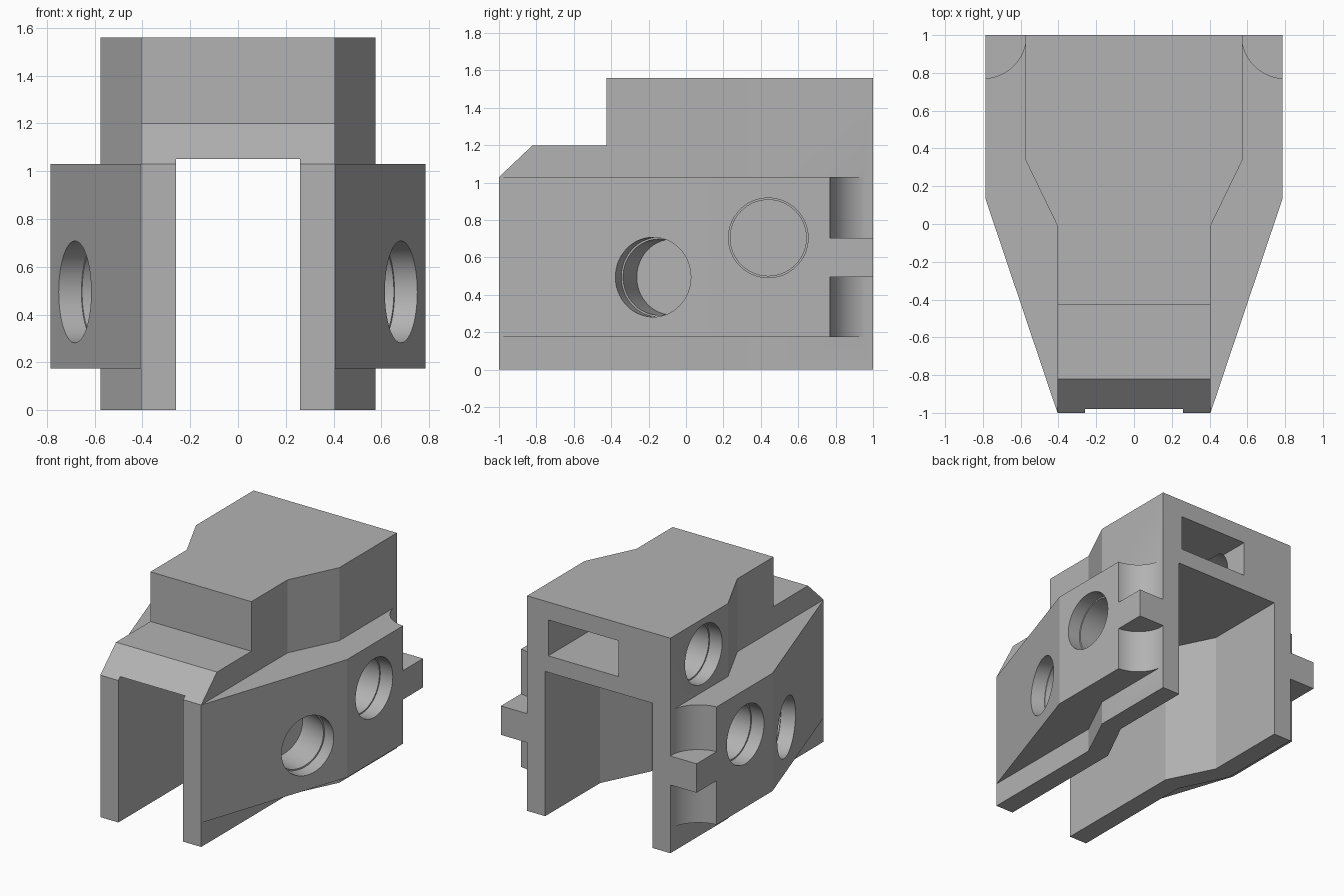
import bpy
import bmesh
from mathutils import Matrix, Vector

cube = bpy.data.objects.get("Cube")
if cube:
    bpy.data.objects.remove(cube, do_unlink=True)

grey = bpy.data.materials.new("plain grey")
grey.use_nodes = True
grey.diffuse_color = (0.45, 0.45, 0.45, 1)
grey.node_tree.nodes["Principled BSDF"].inputs["Base Color"].default_value = grey.diffuse_color


def make_object(name, bm):
    bmesh.ops.recalc_face_normals(bm, faces=bm.faces)
    mesh = bpy.data.meshes.new(name)
    bm.to_mesh(mesh)
    bm.free()
    mesh.materials.append(grey)
    obj = bpy.data.objects.new(name, mesh)
    bpy.context.collection.objects.link(obj)
    return obj


def prism(name, outline, offset):
    """Extrude a closed outline of 3D points along an offset."""
    bm = bmesh.new()
    face = bm.faces.new([bm.verts.new(p) for p in outline])
    new = bmesh.ops.extrude_face_region(bm, geom=[face])["geom"]
    verts = [v for v in new if isinstance(v, bmesh.types.BMVert)]
    bmesh.ops.translate(bm, verts=verts, vec=offset)
    # The extrusion keeps the starting face as the other cap
    return make_object(name, bm)


def plan(name, half, z0, z1):
    """Symmetric plan outline given by its right half, front to back."""
    points = half + [(-x, y) for x, y in reversed(half)]
    return prism(name, [(x, y, z0) for x, y in points], (0, 0, z1 - z0))


def box(name, x0, x1, y0, y1, z0, z1):
    return prism(name, [(x0, y0, z0), (x1, y0, z0), (x1, y1, z0), (x0, y1, z0)], (0, 0, z1 - z0))


def cylinder(name, start, direction, radius, depth, sides=64):
    direction = Vector(direction).normalized()
    bm = bmesh.new()
    place = Matrix.Translation(Vector(start) + direction * depth / 2)
    turn = direction.to_track_quat("Z", "Y").to_matrix().to_4x4()
    bmesh.ops.create_cone(bm, cap_ends=True, segments=sides, radius1=radius,
                          radius2=radius, depth=depth, matrix=place @ turn)
    return make_object(name, bm)


def combine(target, tool, operation="DIFFERENCE"):
    mod = target.modifiers.new("combine", "BOOLEAN")
    mod.object = tool
    mod.operation = operation
    mod.solver = "EXACT"
    bpy.context.view_layer.objects.active = target
    bpy.ops.object.modifier_apply(modifier=mod.name)
    bpy.data.objects.remove(tool, do_unlink=True)


def bore(target, mouth, direction, depth):
    """Round socket with a slightly wider mouth."""
    direction = Vector(direction).normalized()
    start = Vector(mouth) - direction * 0.05
    combine(target, cylinder("socket", start, direction, 0.203, depth + 0.05))
    combine(target, cylinder("socket_mouth", start, direction, 0.213, 0.15))


# Main housing with its stepped and chamfered nose
body = plan("housing", [(0.405, -1), (0.405, -0.01), (0.575, 0.34), (0.575, 1)], 0, 1.56)
step = [(-1.18, 0.86), (-0.82, 1.2), (-0.425, 1.2), (-0.425, 1.8), (-1.18, 1.8)]
combine(body, prism("nose_step", [(-1, y, z) for y, z in step], (2, 0, 0)))

# Side cheeks with rounded rear notches above and below the lugs
cheeks = plan("cheeks", [(0.405, -1), (0.785, 0.13), (0.785, 1)], 0.175, 1.03)
for side in (1, -1):
    for z0, z1 in ((0.1, 0.495), (0.705, 1.1)):
        combine(cheeks, cylinder("notch", (side * 0.8, 1, z0), (0, 0, 1), 0.23, z1 - z0))
combine(body, cheeks, "UNION")

# Open channel running underneath
combine(body, plan("channel", [(0.26, -1.1), (0.26, 0.03), (0.43, 0.37), (0.43, 1.1)], -0.1, 1.05))

# Rear pocket and the upper socket that opens into it
combine(body, box("rear_pocket", -0.157, 0.405, 0.4, 1.1, 1.17, 1.43))
bore(body, (-0.575, 0.62, 1.3), (1, 0, 0), 0.45)

# Sockets in the flat and slanted parts of each cheek
for side in (1, -1):
    bore(body, (side * 0.785, 0.44, 0.705), (-side, 0, 0), 0.33)
    bore(body, (side * 0.682, -0.176, 0.495), (-side * 0.948, 0.319, 0), 0.33)

# Smooth the round walls only
bpy.ops.object.select_all(action="DESELECT")
body.select_set(True)
bpy.context.view_layer.objects.active = body
bpy.ops.object.shade_smooth_by_angle(angle=0.25)
